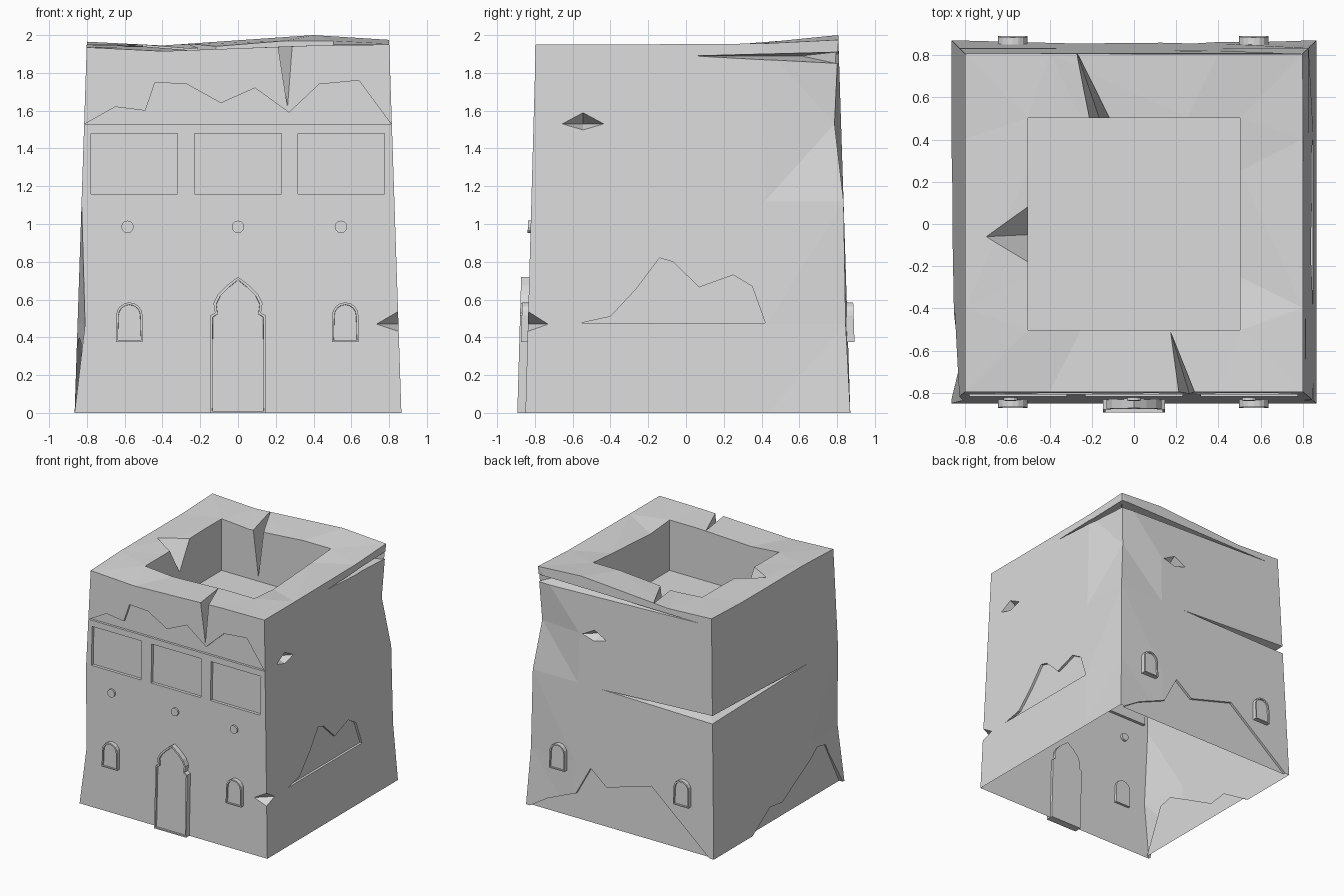
import bpy, bmesh, math
from mathutils import Vector

if "Cube" in bpy.data.objects:
    bpy.data.objects.remove(bpy.data.objects["Cube"])

clay = bpy.data.materials.new("pale_grey_clay")
clay.use_nodes = True
GREY = (0.71, 0.71, 0.71, 1)
clay.diffuse_color = GREY
clay.node_tree.nodes["Principled BSDF"].inputs["Base Color"].default_value = GREY


def make_object(name, bm):
    bmesh.ops.recalc_face_normals(bm, faces=bm.faces)
    if bm.calc_volume(signed=True) < 0:
        bmesh.ops.reverse_faces(bm, faces=bm.faces)
    mesh = bpy.data.meshes.new(name)
    bm.to_mesh(mesh)
    bm.free()
    mesh.materials.append(clay)
    obj = bpy.data.objects.new(name, mesh)
    bpy.context.collection.objects.link(obj)
    return obj


# Tapered walls: distance of each wall from the centre at a height
def wall(side, z):
    base, slope = {"front": (0.85, 0.028), "back": (0.87, 0.032)}.get(side, (0.865, 0.033))
    return base - slope * z


def on_wall(side, u, z, out=0.0):
    d = wall(side, z) + out
    return Vector({"front": (u, -d, z), "back": (u, d, z),
                   "right": (d, u, z), "left": (-d, u, z)}[side])


# Slab that follows the slope of a wall, with an optional raised border
def wall_slab(name, side, outline, inner, outer, border=0):
    bm = bmesh.new()
    rings = [[bm.verts.new(on_wall(side, u, z, o)) for u, z in outline] for o in (inner, outer)]
    bm.faces.new(rings[0])
    cap = bm.faces.new(rings[1])
    n = len(outline)
    for i in range(n):
        j = (i + 1) % n
        bm.faces.new((rings[0][i], rings[0][j], rings[1][j], rings[1][i]))
    bmesh.ops.recalc_face_normals(bm, faces=bm.faces)
    if border:
        for step in (border, 0.001):
            bmesh.ops.inset_region(bm, faces=[cap], thickness=step)
        bmesh.ops.translate(bm, verts=cap.verts, vec=cap.normal * -border)
    return make_object(name, bm)


def wedge(*points):
    bm = bmesh.new()
    for p in points:
        bm.verts.new(p)
    bmesh.ops.convex_hull(bm, input=bm.verts[:])
    return make_object("wedge_cutter", bm)


def volume(mesh):
    bm = bmesh.new()
    bm.from_mesh(mesh)
    result = bm.calc_volume()
    bm.free()
    return result


# Subtract one cutter, keeping the first solver result that is sound
def carve(body, cutter):
    before = volume(body.data)
    mod = body.modifiers.new("cut", "BOOLEAN")
    mod.operation, mod.object = "DIFFERENCE", cutter
    for solver in ("EXACT", "MANIFOLD", "FLOAT"):
        mod.solver = solver
        graph = bpy.context.evaluated_depsgraph_get()
        graph.update()
        result = bpy.data.meshes.new_from_object(body.evaluated_get(graph))
        if 0.8 * before < volume(result) < before:
            body.data = result
            break
    body.modifiers.remove(mod)
    bpy.data.objects.remove(cutter)


# Main block: rings of twelve columns, uneven rim, square roof pit
PLAN = []
for turn in range(4):
    for u in (-1, -0.5, 0.5):
        x, y = u, -1
        for _ in range(turn):
            x, y = -y, x
        PLAN.append((x, y))

DENTS = {(1, 0): (0.04, 0), (1, 6): (-0.012, -0.01), (3, 6): (-0.04, -0.035)}
RIM = (1.935, 1.915, 1.945, 1.95, 1.95, 1.955, 1.975, 2.0, 1.945, 1.965, 1.95, 1.95)
PIT_RIM = (1.94, 1.92, 1.94, 1.94, 1.92, 1.95, 1.97, 1.97, 1.93, 1.95, 1.95, 1.94)
PIT, PIT_FLOOR = 0.503, 1.52

bm = bmesh.new()
rings = []
for level, height in enumerate((0, 0.47, 1.12, 1.53, None)):
    ring = []
    for i, (x, y) in enumerate(PLAN):
        z = RIM[i] if height is None else height
        dx, dy = DENTS.get((level, i), (0, 0))
        depth = wall("front" if y < 0 else "back", z)
        ring.append(bm.verts.new((x * wall("right", z) + dx, y * depth + dy, z)))
    rings.append(ring)
for heights in (PIT_RIM, [PIT_FLOOR] * len(PLAN)):
    rings.append([bm.verts.new((x * PIT, y * PIT, z)) for (x, y), z in zip(PLAN, heights)])
for low, high in zip(rings, rings[1:]):
    for i in range(len(PLAN)):
        j = (i + 1) % len(PLAN)
        bm.faces.new((low[i], low[j], high[j], high[i]))
bm.faces.new(rings[0])
bm.faces.new(rings[-1])
bmesh.ops.triangulate(bm, faces=[f for f in bm.faces if len(f.verts) == 4])
block = make_object("adobe_block", bm)

cutters = []

# Broken plaster areas, sunk into each wall
PLASTER = {
    "front": (0.02, [(-0.81, 1.53), (-0.65, 1.62), (-0.49, 1.6), (-0.44, 1.75), (-0.27, 1.74),
                     (-0.09, 1.64), (0.09, 1.72), (0.27, 1.59), (0.43, 1.74), (0.64, 1.76),
                     (0.81, 1.53)]),
    "right": (0.02, [(-0.56, 0.475), (-0.4, 0.51), (-0.26, 0.66), (-0.14, 0.82), (-0.07, 0.8),
                     (0.07, 0.665), (0.25, 0.73), (0.35, 0.67), (0.42, 0.475)]),
    "back": (0.02, [(0.86, -0.02), (0.67, 0.1), (0.41, 0.21), (0.28, 0.45), (0.13, 0.33),
                    (-0.28, 0.45), (-0.85, -0.02)]),
    "left": (0.035, [(0.39, -0.02), (0.12, 0.15), (-0.04, 0.13), (-0.31, 0.28), (-0.53, 0.4),
                     (-0.65, 0.37), (-0.84, -0.02)]),
}
for side, (depth, outline) in PLASTER.items():
    cutters.append(wall_slab("plaster_cutter", side, outline, -depth, 0.05))

# Three sunk panels on the front
for x in (-0.55, 0, 0.547):
    w = 0.229
    panel = [(x - w, 1.16), (x + w, 1.16), (x + w, 1.48), (x - w, 1.48)]
    cutters.append(wall_slab("panel_cutter", "front", panel, -0.025, 0.05))

# Cracks through the rim
cutters += [
    wedge((0.17, -0.5, 1.95), (0.2, -0.83, 2.05), (0.31, -0.83, 2.05), (0.17, -0.5, 2.05),
          (0.27, -0.83, 1.59)),
    wedge((-0.27, 0.81, 1.94), (-0.27, 0.81, 2.1), (-0.23, 0.49, 2.1), (-0.09, 0.49, 2.1),
          (-0.16, 0.49, 1.54)),
    wedge((-0.7, -0.06, 1.95), (-0.7, -0.06, 2.05), (-0.49, 0.15, 2.05), (-0.49, -0.25, 2.05),
          (-0.49, -0.05, 1.7)),
]

# Long slits that wrap round two rear corners
SLITS = [
    ((0.83, -0.05, 1.89), (-0.82, 0.83, 1.9), (0.62, 0.61, 1.89), (0.84, 0.84), (1.84, 1.915)),
    ((-0.85, -0.55, 1.13), (0.26, 0.85, 1.12), (-0.66, 0.65, 1.14), (-0.87, 0.87), (1.1, 1.18)),
]
for end_a, end_b, inside, corner, (low, high) in SLITS:
    for end in (end_a, end_b):
        cutters.append(wedge(end, inside, (*corner, low), (*corner, high)))

# Small chips: one on the front corner, one each on the right and back walls
cutters.append(wedge((0.73, -0.84, 0.47), (0.85, -0.73, 0.47), (0.86, -0.86, 0.56),
                     (0.86, -0.86, 0.42)))
for side, u in (("right", -0.545), ("back", 0.27)):
    z = 1.53
    cutters.append(wedge(on_wall(side, u - 0.11, z), on_wall(side, u + 0.11, z),
                         on_wall(side, u, z + 0.065, 0.01), on_wall(side, u, z - 0.035, 0.01),
                         on_wall(side, u, z, -0.1)))

for cutter in cutters:
    carve(block, cutter)

# Open underside
bm = bmesh.new()
bm.from_mesh(block.data)
under = [f for f in bm.faces if all(abs(v.co.z) < 0.001 for v in f.verts)]
bmesh.ops.delete(bm, geom=under, context="FACES")
bm.to_mesh(block.data)
bm.free()

# Pointed front door with a raised frame
half = [(0.147, 0.0), (0.147, 0.515), (0.122, 0.53), (0.13, 0.58), (0.105, 0.63), (0.06, 0.675),
        (0.0, 0.72)]
door = half + [(-x, z) for x, z in reversed(half[:-1])]
wall_slab("front_door", "front", door, -0.02, 0.043, border=0.015)

# Arched windows on the front and back
for side in ("front", "back"):
    for x in (-0.575, 0.568):
        r = 0.07
        arch = [(x - r, 0.375), (x + r, 0.375)]
        for k in range(9):
            a = math.pi * k / 8
            arch.append((x + r * math.cos(a), 0.515 + r * math.sin(a)))
        wall_slab(side + "_window", side, arch, -0.02, 0.034, border=0.012)

# Round beam ends above the door
for x in (-0.585, 0, 0.545):
    ring = [(x + 0.033 * math.cos(k * math.pi / 6), 0.985 + 0.033 * math.sin(k * math.pi / 6))
            for k in range(12)]
    wall_slab("beam_end", "front", ring, -0.02, 0.015)
